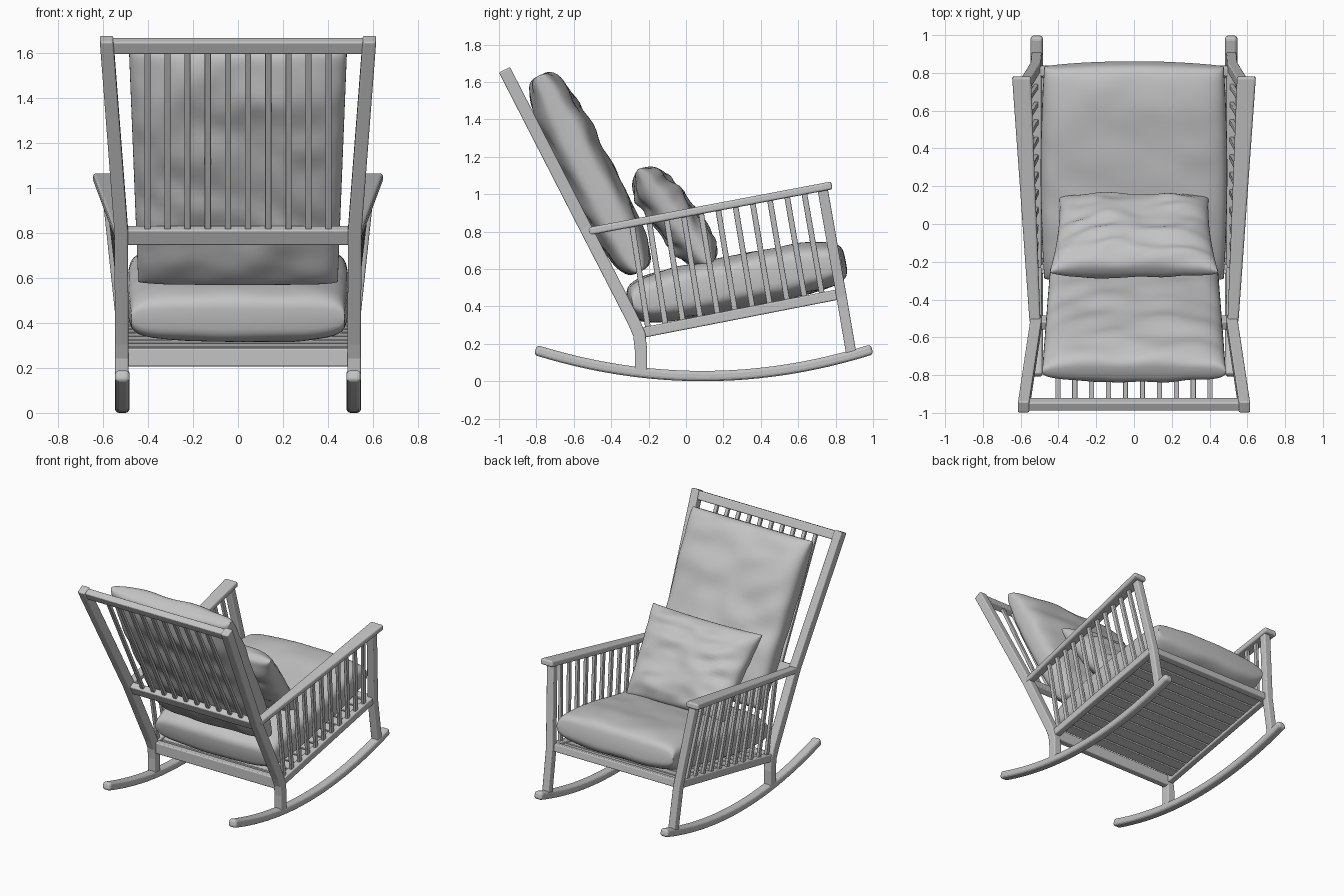
import bpy, bmesh, math
from mathutils import Vector, noise

cube = bpy.data.objects.get("Cube")
if cube:
    bpy.data.objects.remove(cube, do_unlink=True)

grey = bpy.data.materials.new("plain grey")
grey.use_nodes = True
grey.diffuse_color = (0.55, 0.55, 0.55, 1)
grey.node_tree.nodes["Principled BSDF"].inputs["Base Color"].default_value = grey.diffuse_color


def finish(name, bm, bevel=0.0, mirror=False):
    bmesh.ops.recalc_face_normals(bm, faces=bm.faces)
    mesh = bpy.data.meshes.new(name)
    bm.to_mesh(mesh)
    bm.free()
    mesh.materials.append(grey)
    obj = bpy.data.objects.new(name, mesh)
    bpy.context.collection.objects.link(obj)
    if bevel:
        mod = obj.modifiers.new("bevel", 'BEVEL')
        mod.width = bevel
        mod.segments = 3
        mod.limit_method = 'ANGLE'
        mod.angle_limit = math.radians(50)
    if mirror:
        obj.modifiers.new("mirror", 'MIRROR')
    return obj


def beams(name, paths, widths, depth, bevel=0.008):
    """Sweep a rectangle along each path; width runs along x. Mirrored left to right."""
    bm = bmesh.new()
    for path in paths:
        pts = [Vector(p) for p in path]
        rings = []
        for i, p in enumerate(pts):
            t = pts[min(i + 1, len(pts) - 1)] - pts[max(i - 1, 0)]
            n = Vector((0, -t.z, t.y)).normalized() * depth / 2
            f = i / (len(pts) - 1)
            w = Vector((widths[0] + (widths[1] - widths[0]) * f, 0, 0)) / 2
            rings.append([bm.verts.new(p + a * w + b * n)
                          for a, b in ((-1, -1), (1, -1), (1, 1), (-1, 1))])
        for r, s in zip(rings, rings[1:]):
            for k in range(4):
                j = (k + 1) % 4
                bm.faces.new((r[k], r[j], s[j], s[k]))
        bm.faces.new(rings[0])
        bm.faces.new(rings[-1])
    return finish(name, bm, bevel, True)


def bar(name, y, z, size, tilt, bevel=0.008):
    """Crosswise bar centred on x = 0."""
    bm = bmesh.new()
    bmesh.ops.create_cube(bm, size=1)
    bmesh.ops.scale(bm, vec=size, verts=bm.verts)
    obj = finish(name, bm, bevel)
    obj.location = (0, y, z)
    obj.rotation_euler.x = tilt
    return obj


def cushion(name, centre, half, tilt, power, puffiness, taper=0.0, pinch=0.0, wrinkle=0.0, n=48):
    """Two puffed sheets joined along their rim; low puffiness gives boxy edges."""
    bm = bmesh.new()
    hx, hy, hz = half
    steps = [math.sin(math.pi / 2 * (2 * i / n - 1)) for i in range(n + 1)]
    for side in (-1, 1):
        grid = []
        for v in steps:
            row = []
            for u in steps:
                puff = max(0, (1 - abs(u) ** power) * (1 - abs(v) ** power)) ** puffiness
                fold = noise.noise(Vector((u * 2.5 + v, v * 4, side * 3 + hx * 9)))
                x = u * hx * (1 + taper * v - pinch * (1 - v * v))
                y = v * hy * (1 - pinch * (1 - u * u))
                row.append(bm.verts.new((x, y, side * puff * (hz + wrinkle * fold))))
            grid.append(row)
        for a, b in zip(grid, grid[1:]):
            for k in range(n):
                bm.faces.new((a[k], a[k + 1], b[k + 1], b[k]))
    bmesh.ops.remove_doubles(bm, verts=bm.verts, dist=0.0001)
    obj = finish(name, bm)
    obj.data.shade_smooth()
    obj.location = centre
    obj.rotation_euler.x = tilt
    return obj


def back_y(z):
    return -0.527 - 0.513 * (z - 0.8)


def seat_z(y):
    return 0.262 + 0.195 * (y + 0.22)


def arm_z(y):
    return 0.805 + 0.189 * (y + 0.5)


def arm_x(y):
    return 0.525 + 0.055 * (y + 0.5)


SEAT_TILT = math.atan(0.195)
BACK_TILT = math.atan(0.513)

# Rockers
ys = [-0.805 + 1.8 * i / 24 for i in range(25)]
beams("rockers", [[(0.515, y, 0.0275 + 0.135 * ((y - 0.09) / 0.88) ** 2) for y in ys]],
      (0.065, 0.065), 0.055, 0.018)

# Back posts, front legs, arms and seat side rails
beams("back_posts", [[(0.517, -0.241, 0.05), (0.517, -0.241, 0.17), (0.517, -0.25, 0.25),
                      (0.517, -0.28, 0.32), (0.52, back_y(0.82), 0.82),
                      (0.585, back_y(1.665), 1.665)]],
      (0.06, 0.06), 0.066)
beams("front_legs", [[(0.515, 0.885, 0.14), (0.52, 0.832, 0.45), (0.582, 0.73, 1.03)]],
      (0.055, 0.055), 0.055)
beams("arms", [[(arm_x(y), y, arm_z(y)) for y in (-0.52, 0.78)]], (0.058, 0.1), 0.042, 0.012)
beams("seat_side_rails", [[(0.515, y, seat_z(y)) for y in (-0.23, 0.83)]], (0.05, 0.05), 0.055)

# Upright slats under the arms
slats = []
for i in range(11):
    top, low = -0.29 + 0.092 * i, -0.20 + 0.093 * i
    slats.append([(0.515, low, seat_z(low)), (arm_x(top) - 0.005, top, arm_z(top))])
beams("side_slats", slats, (0.022, 0.022), 0.03, 0.004)

# Back frame
bar("back_top_rail", back_y(1.633), 1.633, (1.13, 0.05, 0.062), BACK_TILT)
bar("back_lower_rail", back_y(0.79), 0.79, (1.0, 0.05, 0.075), BACK_TILT)
beams("back_slats", [[(0.045 + 0.0895 * i, back_y(z), z) for z in (0.8, 1.62)]
                     for i in range(5)], (0.027, 0.027), 0.022, 0.004)

# Seat base
bar("seat_rear_rail", -0.238, 0.247, (1.0, 0.05, 0.082), 0)
bar("seat_front_rail", 0.81, seat_z(0.81), (1.0, 0.05, 0.055), SEAT_TILT)
for i in range(12):
    y = -0.145 + 0.0805 * i
    bar("seat_slat", y, seat_z(y), (0.99, 0.072, 0.022), SEAT_TILT, 0.004)

# Cushions
cushion("seat_cushion", (0, 0.272, 0.53), (0.475, 0.57, 0.142), SEAT_TILT, 4, 0.24,
        pinch=-0.04, wrinkle=0.01)
cushion("back_cushion", (0, -0.515, 1.11), (0.465, 0.59, 0.128), math.pi / 2 + BACK_TILT, 3.4,
        0.3, taper=0.045, wrinkle=0.025)
cushion("throw_pillow", (0, -0.06, 0.875), (0.42, 0.325, 0.115), math.radians(127), 3,
        0.4, taper=0.06, pinch=0.04, wrinkle=0.03)
